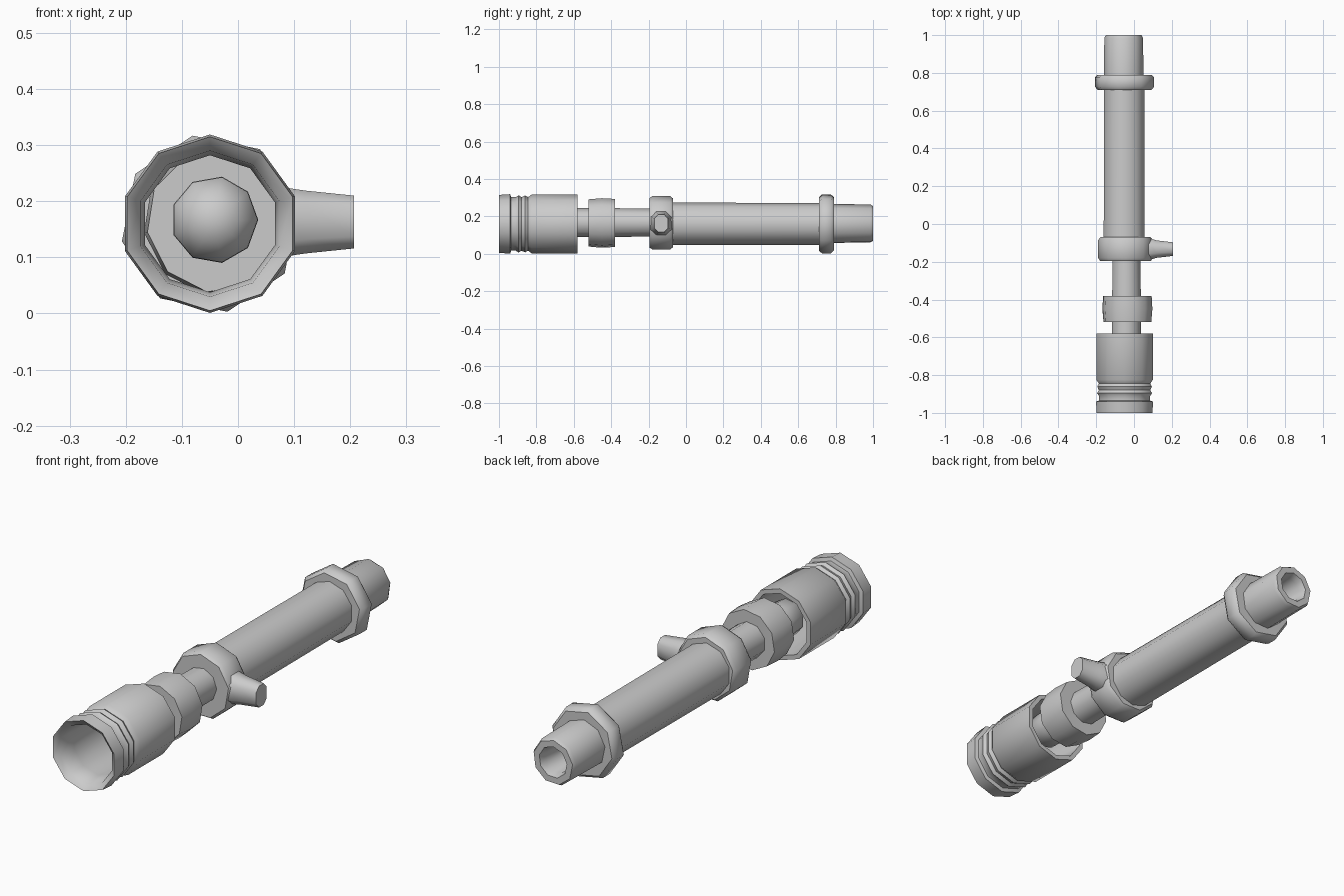
import bpy, bmesh, math
from mathutils import Vector

old = bpy.data.objects.get("Cube")
if old:
    bpy.data.objects.remove(old, do_unlink=True)

metal = bpy.data.materials.new("grey_metal")
metal.use_nodes = True
metal.diffuse_color = (0.6, 0.6, 0.6, 1)
metal.node_tree.nodes["Principled BSDF"].inputs["Base Color"].default_value = (0.6, 0.6, 0.6, 1)


def finish(name, bm):
    bmesh.ops.recalc_face_normals(bm, faces=bm.faces)
    mesh = bpy.data.meshes.new(name)
    bm.to_mesh(mesh)
    bm.free()
    mesh.materials.append(metal)
    ob = bpy.data.objects.new(name, mesh)
    bpy.context.collection.objects.link(ob)
    bpy.ops.object.select_all(action='DESELECT')
    ob.select_set(True)
    bpy.context.view_layer.objects.active = ob
    bpy.ops.object.shade_smooth_by_angle(angle=math.radians(48))
    return ob


def lathe(name, profile, x=-0.05, z=0.16, sides=10, turn=0.0, loop=False):
    """Sweep (y, radius) points round the y axis; radius 0 gives a tip."""
    bm = bmesh.new()
    rings = []
    for y, r in profile:
        if r == 0:
            rings.append([bm.verts.new((x, y, z))] * sides)
            continue
        angles = [math.tau * (i + turn) / sides for i in range(sides)]
        rings.append([bm.verts.new((x + r * math.cos(a), y, z + r * math.sin(a)))
                      for a in angles])
    pairs = list(zip(rings, rings[1:]))
    if loop:
        pairs.append((rings[-1], rings[0]))
    for a, b in pairs:
        for i in range(sides):
            j = (i + 1) % sides
            corners = list(dict.fromkeys((a[i], a[j], b[j], b[i])))
            bm.faces.new(corners)
    if not loop:
        for ring in (rings[0], rings[-1]):
            if ring[0] is not ring[1]:
                bm.faces.new(ring)
    return finish(name, bm)


# Hollow front socket with ribbed groove
lathe("front_socket", [
    (-1.0, 0.155), (-0.94, 0.159), (-0.935, 0.143), (-0.91, 0.143),
    (-0.895, 0.153), (-0.88, 0.143), (-0.86, 0.152), (-0.845, 0.143),
    (-0.825, 0.157), (-0.58, 0.157), (-0.58, 0.137), (-0.9, 0.122),
    (-0.98, 0.13)], sides=10, turn=0.5, loop=True)

# Rounded stem running from inside the socket to the valve ring
lathe("stem", [(-0.70, 0), (-0.69, 0.04), (-0.65, 0.077), (-0.58, 0.078),
               (-0.36, 0.078), (-0.18, 0.075)], x=-0.042, z=0.167, sides=9)

# Collar behind the socket
lathe("collar", [(-0.52, 0.075), (-0.52, 0.128), (-0.45, 0.134),
                 (-0.38, 0.13), (-0.38, 0.075)], x=-0.035, z=0.165, turn=0.25)

# Valve ring with side lug
lathe("valve_ring", [(-0.195, 0.06), (-0.195, 0.137), (-0.18, 0.147),
                     (-0.085, 0.147), (-0.07, 0.135), (-0.07, 0.06)],
      x=-0.045, z=0.162, sides=9, turn=0.25)

bm = bmesh.new()
sections = [(0.0, -0.133, 0.062, 0.068), (0.08, -0.133, 0.058, 0.062),
            (0.12, -0.133, 0.046, 0.056), (0.207, -0.133, 0.036, 0.047)]
loops = []
for x, y, hy, hz in sections:
    loops.append([bm.verts.new((x, y + hy * sy, 0.163 + hz * sz))
                  for sy, sz in ((-1, -0.55), (-0.45, -1), (0.45, -1), (1, -0.55),
                                 (1, 0.55), (0.45, 1), (-0.45, 1), (-1, 0.55))])
for a, b in zip(loops, loops[1:]):
    for i in range(len(a)):
        j = (i + 1) % len(a)
        bm.faces.new((a[i], a[j], b[j], b[i]))
bm.faces.new(loops[0])
bm.faces.new(loops[-1])
finish("side_lug", bm)

# Long barrel
lathe("barrel", [(-0.1, 0.114), (0.73, 0.112)], x=-0.052, z=0.16, sides=10, turn=0.5)

# Rear flange
lathe("rear_flange", [(0.71, 0.08), (0.71, 0.146), (0.727, 0.16), (0.775, 0.16),
                      (0.79, 0.146), (0.79, 0.08)], sides=8, turn=0.25)

# Rear spout with blind bore
lathe("rear_spout", [(0.77, 0.107), (0.985, 0.104), (1.0, 0.096), (1.0, 0.068),
                     (0.97, 0.058), (0.82, 0.05), (0.82, 0)],
      x=-0.054, z=0.16, sides=9, turn=0.3)
